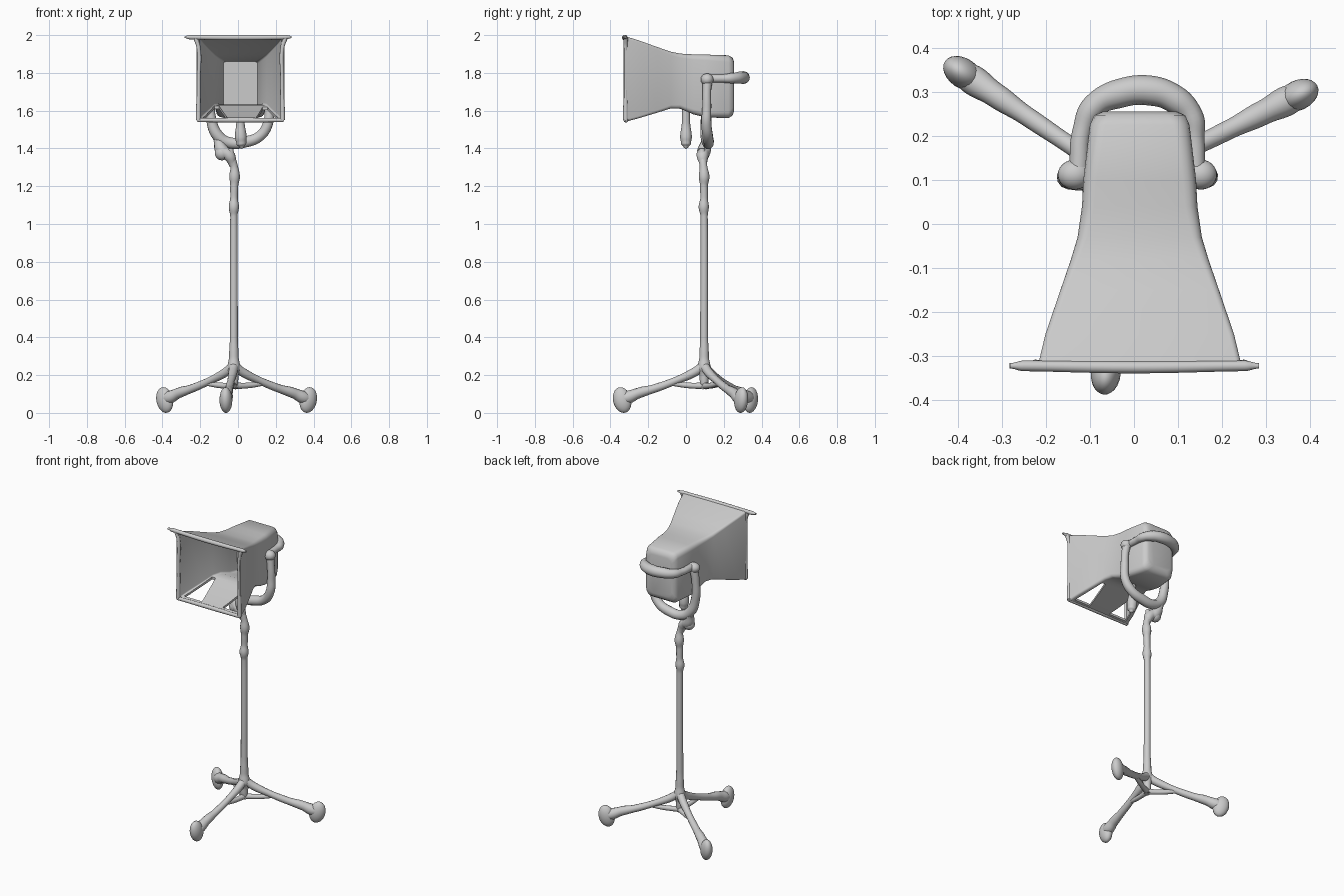
import bpy, bmesh, math
from mathutils import Vector

if "Cube" in bpy.data.objects:
    bpy.data.objects.remove(bpy.data.objects["Cube"])


def finish(ob, angle=50):
    bpy.ops.object.select_all(action='DESELECT')
    ob.select_set(True)
    bpy.context.view_layer.objects.active = ob
    if ob.type == 'CURVE':
        bpy.ops.object.convert(target='MESH')
        ob = bpy.context.object
    bpy.ops.object.shade_smooth_by_angle(angle=math.radians(angle))
    return ob


def mesh_object(name, bm):
    bmesh.ops.recalc_face_normals(bm, faces=bm.faces)
    me = bpy.data.meshes.new(name)
    bm.to_mesh(me)
    bm.free()
    ob = bpy.data.objects.new(name, me)
    bpy.context.collection.objects.link(ob)
    return ob


def tube(name, pts):
    """Smooth round tube through (x, y, z, radius) points."""
    cu = bpy.data.curves.new(name, 'CURVE')
    cu.dimensions = '3D'
    cu.bevel_depth = 1.0
    cu.bevel_resolution = 4
    cu.resolution_u = 6
    cu.use_fill_caps = True
    sp = cu.splines.new('BEZIER')
    sp.radius_interpolation = 'EASE'
    sp.bezier_points.add(len(pts) - 1)
    for bp, (x, y, z, r) in zip(sp.bezier_points, pts):
        bp.co = (x, y, z)
        bp.radius = r
        bp.handle_left_type = bp.handle_right_type = 'AUTO'
    ob = bpy.data.objects.new(name, cu)
    bpy.context.collection.objects.link(ob)
    return finish(ob)


def blob(name, loc, size, yaw=0.0, tilt=0.0):
    bpy.ops.mesh.primitive_uv_sphere_add(segments=24, ring_count=14, radius=1, location=loc,
                                         rotation=(0, tilt, yaw))
    ob = bpy.context.object
    ob.name = name
    ob.scale = size
    return finish(ob, 80)


def ring(bm, y, cx, hw, zb, zt, r):
    """Rounded rectangle in the xz plane."""
    verts = []
    for k, (sx, z) in enumerate([(1, zt), (-1, zt), (-1, zb), (1, zb)]):
        ox = cx + sx * (hw - r)
        oz = z - r if z == zt else z + r
        for i in range(5):
            a = math.pi / 2 * (k + i / 4)
            verts.append(bm.verts.new((ox + r * math.cos(a), y, oz + r * math.sin(a))))
    return verts


# Lamp housing: solid rounded back flaring into a hollow hood
CX = 0.013
outer = [(0.255, .085, 1.60, 1.855, .04), (0.247, .103, 1.575, 1.88, .04),
         (0.225, .113, 1.56, 1.893, .035), (0.10, .128, 1.565, 1.897, .03),
         (0.04, .131, 1.58, 1.898, .028), (-0.03, .141, 1.61, 1.902, .022),
         (-0.08, .156, 1.612, 1.912, .018), (-0.15, .180, 1.59, 1.936, .014),
         (-0.25, .214, 1.56, 1.972, .012), (-0.325, .232, 1.54, 1.995, .012)]
inner = [(y, hw - t, zb + t, zt - t, max(r - t / 2, .006))
         for (y, hw, zb, zt, r), t in zip(reversed(outer[3:]),
                                          [.014, .014, .015, .017, .022, .03, .038])]
bm = bmesh.new()
rings = [ring(bm, y, CX, hw, zb, zt, r) for y, hw, zb, zt, r in outer + inner]
for a, b in zip(rings, rings[1:]):
    for i in range(len(a)):
        j = (i + 1) % len(a)
        bm.faces.new((a[i], a[j], b[j], b[i]))
bm.faces.new(rings[0])
bm.faces.new(rings[-1])
housing = mesh_object("lamp_housing", bm)

# Two tapering openings in the hood floor
for tri in ([(-.185, -.295), (-.055, -.295), (-.10, -.09), (-.125, -.09)],
            [(.095, -.295), (.212, -.295), (.155, -.11), (.13, -.11)]):
    bm = bmesh.new()
    f = bm.faces.new([bm.verts.new((x, y, 1.50)) for x, y in tri])
    ext = bmesh.ops.extrude_face_region(bm, geom=[f])
    bmesh.ops.translate(bm, vec=(0, 0, .15),
                        verts=[g for g in ext['geom'] if isinstance(g, bmesh.types.BMVert)])
    cutter = mesh_object("floor_cutter", bm)
    cutter.hide_render = True
    mod = housing.modifiers.new("opening", 'BOOLEAN')
    mod.operation = 'DIFFERENCE'
    mod.object = cutter
    bpy.context.view_layer.objects.active = housing
    bpy.ops.object.modifier_apply(modifier=mod.name)
    bpy.data.objects.remove(cutter)
finish(housing, 40)

# Mouth frame: overhanging top lip, side posts and bottom bar
tube("hood_top_lip", [(-.282, -.322, 1.99, .006), (-.25, -.322, 1.989, .012), (0, -.325, 1.987, .014),
                      (.25, -.322, 1.989, .012), (.284, -.322, 1.99, .006)])
for s, side in ((-1, "left"), (1, "right")):
    x = CX + s * .223
    tube("hood_post_" + side, [(x, -.32, 1.55, .013), (x - s * .002, -.32, 1.77, .010),
                               (x, -.32, 1.94, .011), (x + s * .015, -.32, 1.985, .012)])
tube("hood_bottom_bar", [(CX - .228, -.32, 1.55, .011), (CX, -.318, 1.55, .013), (CX + .228, -.32, 1.55, .011)])

# Rear grab handle wrapping round to the side pivots
tube("rear_handle", [(-.125, .13, 1.77, .022), (-.118, .21, 1.77, .022), (-.09, .268, 1.772, .028),
                     (-.03, .297, 1.775, .033), (.035, .303, 1.775, .034), (.09, .285, 1.775, .032),
                     (.13, .245, 1.772, .027), (.138, .19, 1.77, .022), (.14, .13, 1.77, .022)])

# Yoke holding the lamp, with pivot ends
tube("yoke", [(-.135, .115, 1.77, .026), (-.147, .11, 1.68, .025), (-.143, .105, 1.56, .027),
              (-.105, .108, 1.465, .031), (-.045, .115, 1.43, .03), (.04, .118, 1.435, .03),
              (.115, .115, 1.465, .028), (.158, .108, 1.53, .027), (.165, .11, 1.62, .024),
              (.162, .11, 1.70, .023), (.152, .115, 1.77, .026)])
blob("pivot_left", (-.135, .112, 1.765), (.038, .034, .032))
blob("pivot_right", (.152, .112, 1.765), (.036, .034, .032))
tube("yoke_clamp", [(-.105, .11, 1.45, .026), (-.082, .095, 1.385, .036), (-.05, .088, 1.365, .032),
                    (-.025, .092, 1.31, .02)])
blob("clamp_end", (-.085, .092, 1.375), (.038, .034, .038))

# Knob hanging below the housing
tube("under_knob", [(.013, .0, 1.62, .02), (.013, .0, 1.54, .022), (.015, .0, 1.46, .031),
                    (.018, .0, 1.425, .026), (.02, .0, 1.405, .012), (.02, .0, 1.398, .002)])

# Telescopic pole with collars
tube("pole", [(-.022, .096, .13, .02), (-.022, .096, .19, .024), (-.022, .096, .24, .034),
              (-.022, .096, .30, .025), (-.022, .096, .40, .021), (-.022, .096, 1.04, .019),
              (-.022, .094, 1.09, .027), (-.021, .096, 1.14, .02), (-.02, .095, 1.20, .021),
              (-.018, .096, 1.25, .028), (-.022, .092, 1.31, .02), (-.04, .086, 1.36, .024),
              (-.04, .084, 1.40, .016)])

# Tripod: legs, lower braces and flattened feet
hub = Vector((-.022, .096))
for name, tip in (("right", (.372, .292)), ("left", (-.388, .342)), ("front", (-.064, -.338))):
    d = Vector(tip) - hub
    yaw = math.atan2(d.y, d.x)

    def at(t, z, r):
        p = hub + d * t
        return (p.x, p.y, z, r)
    tube("leg_" + name, [at(0, .25, .026), at(.12, .215, .024), at(.35, .17, .02), at(.6, .13, .022),
                         at(.8, .105, .028), at(.93, .082, .034), at(1.03, .07, .028)])
    tube("brace_" + name, [at(-.03, .143, .018), at(.18, .145, .015), at(.42, .157, .012)])
    blob("foot_" + name, (tip[0], tip[1], .068), (.048, .034, .069), yaw, .25)
